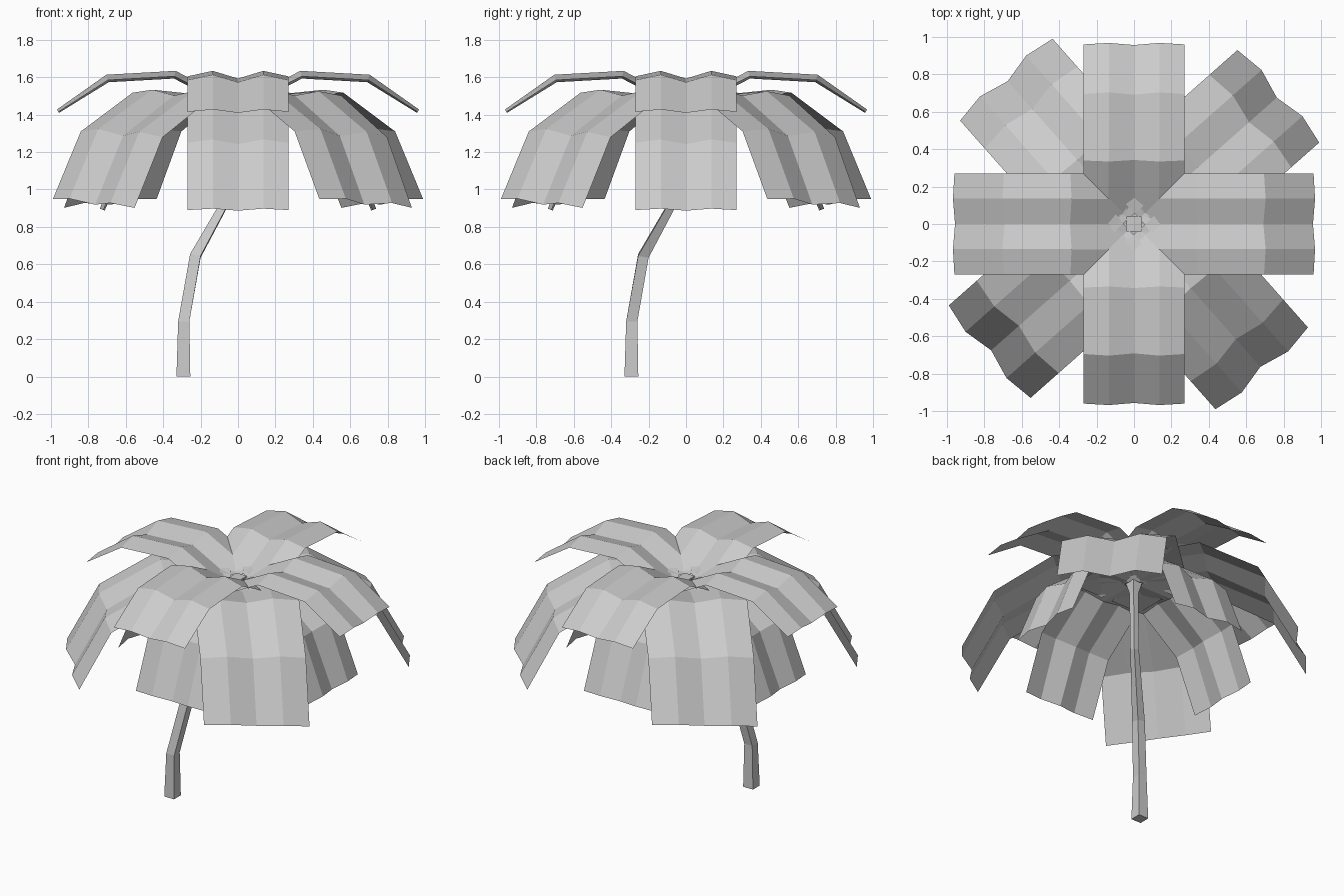
import bpy, math
from mathutils import Matrix

if "Cube" in bpy.data.objects:
    bpy.data.objects.remove(bpy.data.objects["Cube"])


def mesh_object(name, verts, faces):
    mesh = bpy.data.meshes.new(name)
    mesh.from_pydata(verts, [], faces)
    mesh.update()
    obj = bpy.data.objects.new(name, mesh)
    bpy.context.collection.objects.link(obj)
    return obj


def frond(name, angle, profile, half_width, roll=0.0):
    """Creased leaf strip: profile is (radius, z, crease depth), swept sideways."""
    crease = [0.0, 1.0, -0.4, 1.0, 0.0]
    verts = []
    for i, (r, z, depth) in enumerate(profile):
        # normal of the profile in the r-z plane
        r0, z0, _ = profile[max(i - 1, 0)]
        r1, z1, _ = profile[min(i + 1, len(profile) - 1)]
        length = math.hypot(r1 - r0, z1 - z0)
        nr, nz = -(z1 - z0) / length, (r1 - r0) / length
        for j, c in enumerate(crease):
            side = (j / 2 - 1) * half_width
            verts.append((r + nr * c * depth, side,
                          z + nz * c * depth - roll * side * i / 3))
    faces = [(i * 5 + j, i * 5 + 5 + j, i * 5 + 6 + j, i * 5 + 1 + j)
             for i in range(len(profile) - 1) for j in range(4)]
    obj = mesh_object(name, verts, faces)
    obj.data.transform(Matrix.Rotation(math.radians(angle), 4, 'Z'))


# Crown: upper, long drooping and short drooping fronds
upper = [(0.04, 1.45, 0.03), (0.34, 1.605, 0.03), (0.695, 1.585, 0.03), (0.96, 1.415, 0.015)]
droop = [(0.04, 1.47, 0.03), (0.46, 1.51, 0.02), (0.83, 1.295, 0.03), (1.03, 0.925, 0.03)]
short = [(0.04, 1.46, 0.03), (0.30, 1.46, 0.02), (0.57, 1.25, 0.03), (0.72, 0.89, 0.02)]
for k in range(4):
    frond(f"upper_frond_{k}", 90 * k, upper, 0.27)
    frond(f"long_frond_{k}", 41.5 + 90 * k, droop, 0.33, 0.07)
    frond(f"short_frond_{k}", 90 * k, short, 0.27)

# Trunk: bent square tube, (offset on both x and y, z, half width, z tilt)
rings = [(-0.292, 0.0, 0.037, 0.0), (-0.29, 0.295, 0.03, 0.0), (-0.228, 0.645, 0.028, 0.01),
         (-0.03, 1.0, 0.019, 0.008), (0.0, 1.38, 0.02, 0.0), (0.0, 1.47, 0.04, 0.0)]
verts = []
for o, z, h, t in rings:
    for sx, sy in ((-1, -1), (1, -1), (1, 1), (-1, 1)):
        verts.append((o + sx * h, o + sy * h, z - t * (sx + sy) / 2))
faces = [(3, 2, 1, 0)]
for i in range(len(rings) - 1):
    for j in range(4):
        n = (j + 1) % 4
        faces.append((i * 4 + j, i * 4 + n, i * 4 + 4 + n, i * 4 + 4 + j))
top = 4 * (len(rings) - 1)
faces.append((top, top + 1, top + 2, top + 3))
mesh_object("trunk", verts, faces)
